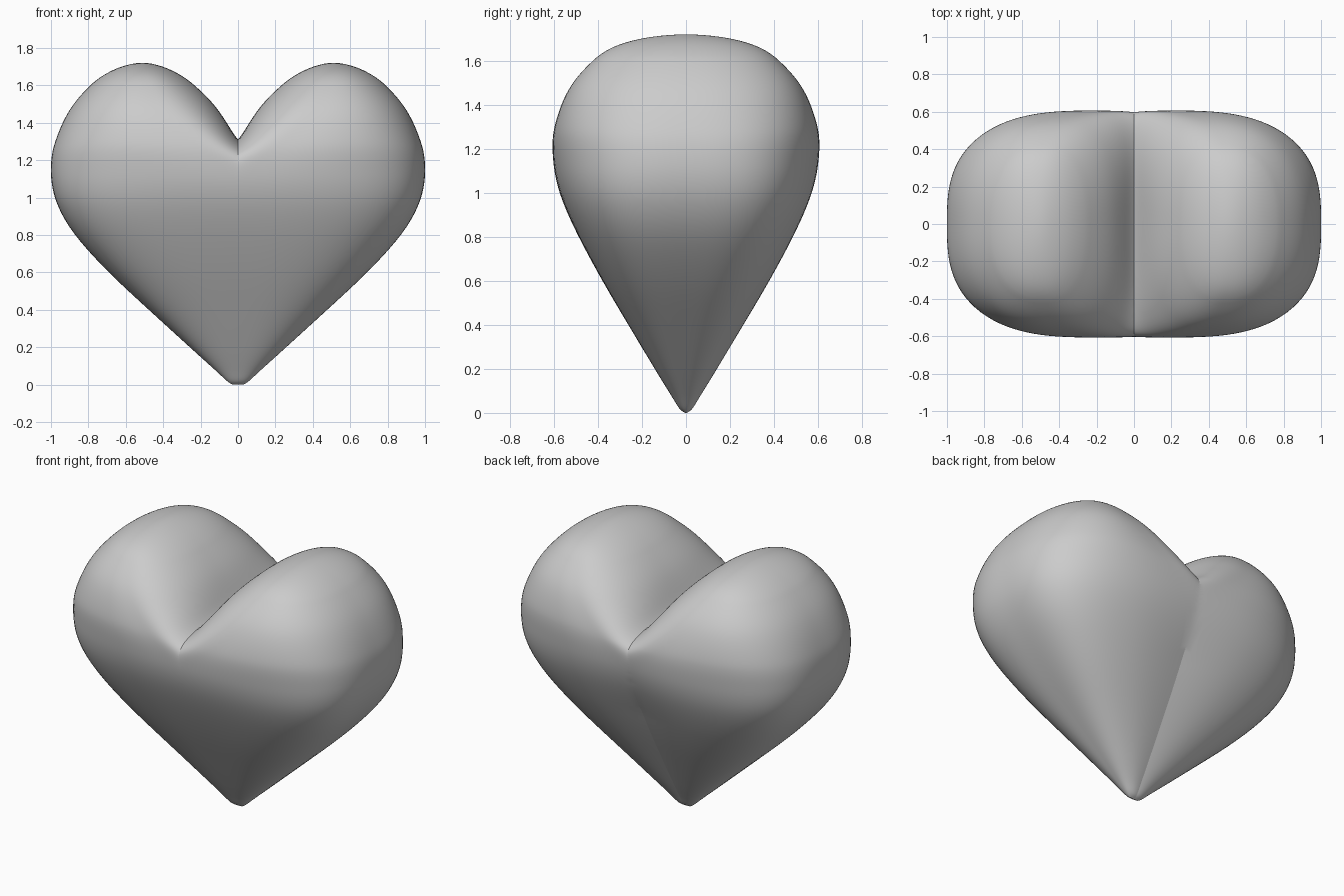
import bpy, bmesh, math

if "Cube" in bpy.data.objects:
    bpy.data.objects.remove(bpy.data.objects["Cube"])

# Half-heart sections: z, outer x, inner x, centre x, half depth, outer power, inner power
ROWS = [
    (0.00, 0.03, -0.03, 0.00, 0.004, 2.2, 2.2),
    (0.02, 0.06, -0.06, 0.00, 0.030, 2.3, 2.3),
    (0.08, 0.125, -0.125, 0.00, 0.068, 2.5, 2.5),
    (0.20, 0.258, -0.258, 0.00, 0.142, 2.8, 2.8),
    (0.40, 0.477, -0.477, 0.00, 0.262, 3.1, 3.1),
    (0.60, 0.692, -0.692, 0.00, 0.380, 3.25, 3.25),
    (0.80, 0.874, -0.86, 0.00, 0.488, 3.25, 3.25),
    (0.95, 0.962, -0.82, 0.02, 0.557, 3.15, 3.2),
    (1.06, 0.994, -0.62, 0.06, 0.591, 3.0, 3.4),
    (1.15, 1.001, -0.35, 0.13, 0.604, 2.85, 3.8),
    (1.23, 0.995, -0.11, 0.21, 0.607, 2.75, 4.4),
    (1.30, 0.977, -0.005, 0.29, 0.598, 2.65, 4.2),
    (1.40, 0.938, 0.060, 0.38, 0.567, 2.5, 3.2),
    (1.50, 0.880, 0.130, 0.44, 0.516, 2.4, 2.7),
    (1.60, 0.790, 0.232, 0.48, 0.425, 2.3, 2.4),
    (1.665, 0.700, 0.325, 0.50, 0.325, 2.2, 2.2),
    (1.705, 0.605, 0.420, 0.51, 0.180, 2.1, 2.1),
    (1.720, 0.512, 0.508, 0.51, 0.004, 2.1, 2.1),
]
SEG, SUB = 128, 6


def catmull(a, b, c, d, t):
    return tuple(0.5 * (2 * q + (r - p) * t + (2 * p - 5 * q + 4 * r - s) * t * t
                        + (3 * q - p - 3 * r + s) * t ** 3)
                 for p, q, r, s in zip(a, b, c, d))


def section(row):
    z, xo, xi, cx, dep, no, ni = row
    dip = 0.07 * min(1, max(0, (1.25 - z) / 0.5))
    pts = []
    for k in range(SEG):
        c, s = math.cos(math.tau * k / SEG), math.sin(math.tau * k / SEG)
        n = no if c >= 0 else ni
        w = xo - cx if c >= 0 else cx - xi
        r = (abs(c) ** n + abs(s) ** n) ** (-1 / n)
        x, y = cx + w * r * c, dep * r * s
        # shallow valley down the back
        if y > 0:
            f = max(0, 1 - abs(x) / (0.5 * xo))
            y *= 1 + dip * (0.2 - f * f)
        pts.append((x, y, z))
    return pts


# Rounded pole at the top comes from a mirrored ghost row
p = ROWS[-2]
top = (p[0], 1.02 - p[1], 1.02 - p[2], p[3], -p[4], p[5], p[6])
ctrl = [ROWS[0]] + ROWS + [top]
rows = [catmull(*ctrl[i:i + 4], j / SUB) for i in range(len(ROWS) - 1) for j in range(SUB)]
rows.append(ROWS[-1])

# Even out the middle sections
for _ in range(8):
    old = rows[:]
    for i in range(3 * SUB, len(rows) - 3 * SUB):
        rows[i] = tuple((a + 2 * b + c) / 4 for a, b, c in zip(old[i - 1], old[i], old[i + 1]))

# Loft one lobe
bm = bmesh.new()
rings = [[bm.verts.new(q) for q in section(r)] for r in rows]
for a, b in zip(rings, rings[1:]):
    for k in range(SEG):
        m = (k + 1) % SEG
        bm.faces.new((a[k], a[m], b[m], b[k]))
bm.faces.new(rings[0][::-1])
bm.faces.new(rings[-1])

# Cut at the centre plane, leaving it open for the mirrored half
bmesh.ops.bisect_plane(bm, geom=bm.verts[:] + bm.edges[:] + bm.faces[:], dist=1e-5,
                       plane_co=(0, 0, 0), plane_no=(1, 0, 0), clear_inner=True)
bmesh.ops.recalc_face_normals(bm, faces=bm.faces[:])
mesh = bpy.data.meshes.new("heart")
bm.to_mesh(mesh)
bm.free()
heart = bpy.data.objects.new("heart", mesh)
bpy.context.collection.objects.link(heart)
bpy.context.view_layer.objects.active = heart
heart.select_set(True)

# Mirror, then smooth while keeping the cleft and back crease sharp
mod = heart.modifiers.new("mirror", 'MIRROR')
mod.merge_threshold = 0.0005
bpy.ops.object.modifier_apply(modifier=mod.name)
bpy.ops.object.shade_smooth_by_angle(angle=math.radians(12))
